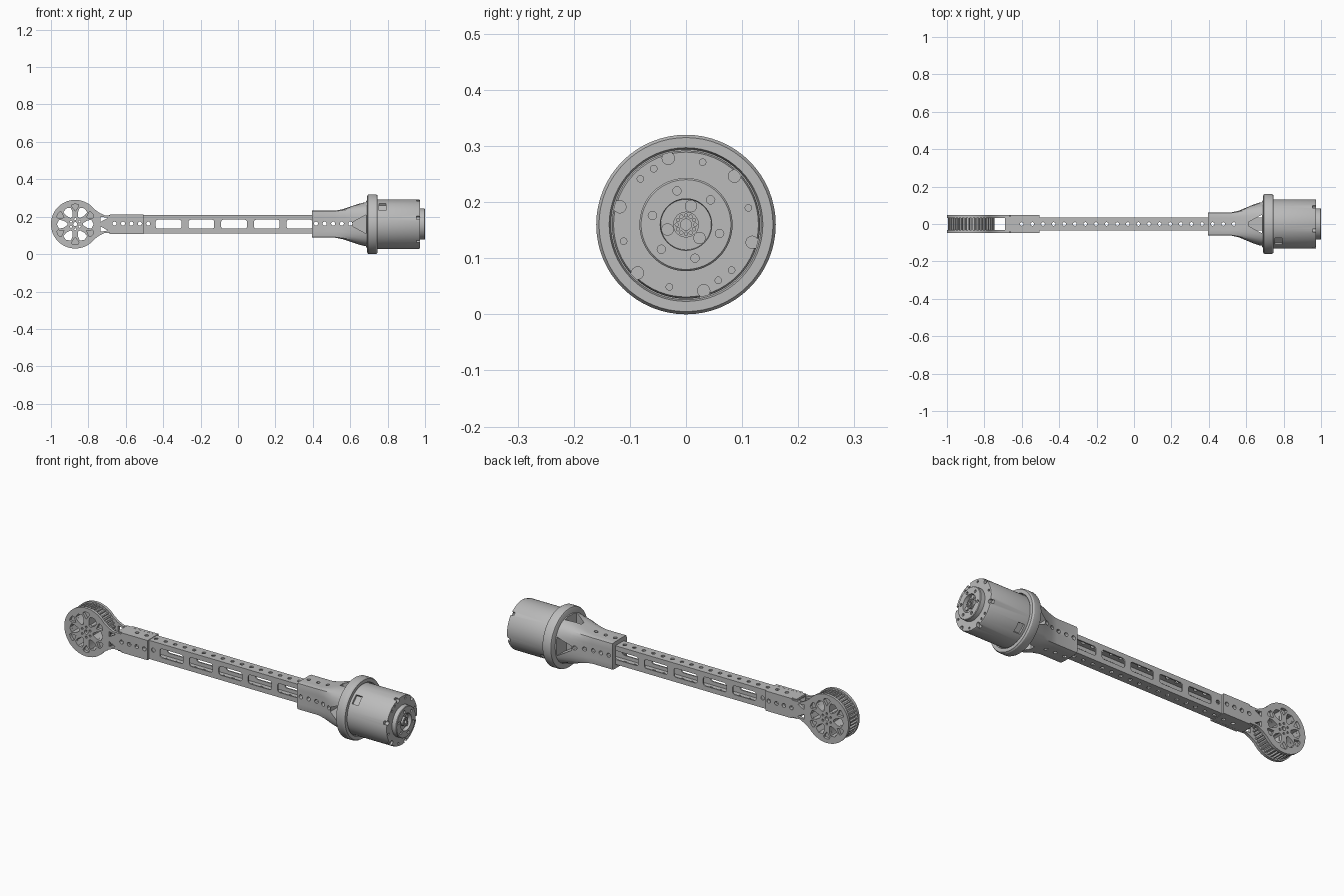
import bpy, bmesh
from math import sin, cos, pi, radians

if "Cube" in bpy.data.objects:
    bpy.data.objects.remove(bpy.data.objects["Cube"])

AXIS_Z = 0.16          # height of the arm's centre line
WHEEL_X = -0.87        # centre of the pulley end

metal = bpy.data.materials.new("grey metal")
metal.use_nodes = True
metal.diffuse_color = (0.5, 0.5, 0.5, 1)
metal.node_tree.nodes["Principled BSDF"].inputs["Base Color"].default_value = (0.5, 0.5, 0.5, 1)


# ---- 2D outlines ----
def circle(u, v, r, n=16):
    return [(u + r * cos(2 * pi * i / n), v + r * sin(2 * pi * i / n)) for i in range(n)]


def rect(u0, u1, v):
    return [(u0, -v), (u1, -v), (u1, v), (u0, v)]


def polar(points, turn=0, u=0, v=0):
    return [(u + r * cos(radians(a + turn)), v + r * sin(radians(a + turn))) for r, a in points]


def slot(u0, u1, h, r):
    pts = []
    for cu, cv, start in ((u1 - r, h - r, 0), (u0 + r, h - r, 90), (u0 + r, r - h, 180), (u1 - r, r - h, 270)):
        pts += polar([(r, start + 22.5 * k) for k in range(5)], 0, cu, cv)
    return pts


# ---- solids ----
def loft(bm, rings):
    loops = [[bm.verts.new(p) for p in ring] for ring in rings]
    n = len(loops[0])
    for a, b in zip(loops, loops[1:]):
        for i in range(n):
            bm.faces.new((a[i], a[(i + 1) % n], b[(i + 1) % n], b[i]))
    bm.faces.new(loops[0][::-1])
    bm.faces.new(loops[-1])


def place(axis, u, v, w):
    return {"x": (w, u, v), "y": (u, w, v), "z": (u, v, w)}[axis]


def prisms(axis, lo, hi, outlines):
    bm = bmesh.new()
    for pts in outlines:
        loft(bm, [[place(axis, u, v, w) for u, v in pts] for w in (lo, hi)])
    return bm


def lathe(profile, n=64):
    bm = bmesh.new()
    loft(bm, [[(x, u, v) for u, v in circle(0, 0, r, n)] for x, r in profile])
    return bm


def make(name, bm, cutters=()):
    def to_object(label, b):
        bmesh.ops.recalc_face_normals(b, faces=b.faces)
        mesh = bpy.data.meshes.new(label)
        b.to_mesh(mesh)
        b.free()
        mesh.materials.append(metal)
        ob = bpy.data.objects.new(label, mesh)
        ob.location.z = AXIS_Z
        bpy.context.collection.objects.link(ob)
        return ob
    ob = to_object(name, bm)
    tools = []
    for c in cutters:
        tool = to_object("cutter", c)
        tool.hide_render = True
        tools.append(tool)
        mod = ob.modifiers.new("cut", "BOOLEAN")
        mod.operation, mod.solver, mod.object = "DIFFERENCE", "EXACT", tool
    if tools:
        graph = bpy.context.evaluated_depsgraph_get()
        graph.update()
        result = bpy.data.meshes.new_from_object(ob.evaluated_get(graph))
        ob.modifiers.clear()
        ob.data = result
        for tool in tools:
            bpy.data.objects.remove(tool)
    bpy.ops.object.select_all(action="DESELECT")
    ob.select_set(True)
    bpy.context.view_layer.objects.active = ob
    bpy.ops.object.shade_smooth_by_angle(angle=radians(30))
    return ob


# ---- shared hole patterns ----
def top_holes():
    return prisms("z", -0.3, 0.3, [circle(-0.6 + 0.0567 * i, 0, 0.01, 12) for i in range(21)])


def side_holes():
    xs = [-0.66 + 0.045 * i for i in range(5)] + [0.417 + 0.046 * i for i in range(5)]
    return prisms("y", -0.3, 0.3, [circle(x, 0.003, 0.011, 12) for x in xs])


# ---- arm tube with weight-saving slots ----
slots = [slot(-0.44 + 0.175 * i, -0.302 + 0.175 * i, 0.024, 0.012) for i in range(5)]
make("arm_tube", prisms("x", -0.69, 0.69, [rect(-0.035, 0.035, 0.05)]),
     [prisms("x", -0.8, 0.8, [rect(-0.028, 0.028, 0.043)]),
      prisms("y", -0.2, 0.2, slots), side_holes(), top_holes()])

# ---- clevis plates around the pulley ----
outline = polar([(0.13, 38 + 284 * i / 48) for i in range(49)], 0, WHEEL_X, 0)
lower = [(-0.74, -0.06), (-0.71, -0.046), (-0.665, -0.046), (-0.66, -0.053), (-0.505, -0.053)]
outline += lower + [(x, -z) for x, z in reversed(lower)]
window = [(0.042, -8), (0.068, -17), (0.09, -15), (0.098, 0), (0.09, 15), (0.068, 17), (0.042, 8)]
notch = [(0.07, 0), (0.098, -11), (0.106, -9), (0.108, 0), (0.106, 9), (0.098, 11)]
hub_holes = [circle(WHEEL_X, 0, 0.011)]
hub_holes += [circle(*polar([(0.027, 60 * k + 30)], 0, WHEEL_X, 0)[0], 0.006, 10) for k in range(6)]
windows = [polar(window, 60 * k, WHEEL_X, 0) for k in range(6)]
notches = [polar(notch, 60 * k + 30, WHEEL_X, 0) for k in range(6)]
neck = [[(-0.735, s * 0.04), (-0.695, s * 0.034), (-0.735, s * 0.012)] for s in (-1, 1)]
for name, side in (("front", -1), ("back", 1)):
    make(name + "_clevis_plate", prisms("y", side * 0.032, side * 0.047, [outline]),
         [prisms("y", -0.2, 0.2, windows + notches + hub_holes + neck), side_holes()])
for name, side in (("top", 1), ("bottom", -1)):
    make(name + "_clevis_cover", prisms("z", side * 0.047, side * 0.0525, [rect(-0.685, -0.506, 0.04)]),
         [top_holes()])

# ---- toothed pulley ----
teeth = 40
gear = []
for i in range(teeth):
    gear += polar([(0.115, 0), (0.115, 4), (0.124, 5), (0.124, 8)], 360 / teeth * i, WHEEL_X, 0)
make("toothed_pulley", prisms("y", -0.0315, 0.0315, [gear]),
     [prisms("y", -0.2, 0.2, windows + hub_holes)])


# ---- flared adapter from square sleeve to round flange ----
def rounded_section(x, a, b, power, n=40):
    ring = []
    for i in range(n):
        c, s = cos(2 * pi * i / n), sin(2 * pi * i / n)
        k = (abs(c) ** power + abs(s) ** power) ** (-1 / power)
        ring.append((x, a * c * k, b * s * k))
    return ring


adapter = bmesh.new()
loft(adapter, [rounded_section(*s) for s in (
    (0.395, 0.062, 0.0725, 16), (0.52, 0.062, 0.0725, 16), (0.56, 0.071, 0.08, 9),
    (0.62, 0.096, 0.1, 4), (0.695, 0.128, 0.128, 2.2))])
gap = [(0.615, -0.012), (0.685, -0.05), (0.685, 0.05), (0.615, 0.012)]
make("flared_adapter", adapter,
     [prisms("x", 0.3, 0.6, [rect(-0.031, 0.031, 0.046)]),
      prisms("y", -0.2, 0.2, [gap]), prisms("z", -0.2, 0.2, [gap]), side_holes(), top_holes()])

# ---- motor flange, body and output boss ----
make("motor_flange", lathe([(0.69, 0.15), (0.694, 0.157), (0.7, 0.16), (0.737, 0.16),
                            (0.745, 0.155), (0.745, 0.137), (0.735, 0.134)]))
rim = [circle(*polar([(0.122, 60 * k + 45)])[0], 0.011) for k in range(6)]
rim_mouths = [polar([(0.122, -4), (0.15, -3.5), (0.15, 3.5), (0.122, 4)], 60 * k + 45) for k in range(6)]
small = [circle(*polar([(0.115, a)])[0], 0.006, 10) for a in (75, 15, -45, -60, -105, -165, 135, 120)]
ports = [polar([(0.122, -11), (0.15, -11), (0.15, 11), (0.122, 11)], a) for a in (135, 315)]
make("motor_body", lathe([(0.73, 0.132), (0.967, 0.132), (0.974, 0.129)]),
     [prisms("x", 0.955, 1.1, rim), prisms("x", 0.955, 1.1, rim_mouths),
      prisms("x", 0.965, 1.1, small), prisms("x", 0.755, 0.792, ports)])
boss_holes = [circle(*polar([(0.062, 60 * k + 45)])[0], 0.0075, 12) for k in range(6)]
make("output_boss", lathe([(0.96, 0.083), (0.997, 0.083), (1.0, 0.08), (1.0, 0.046), (0.98, 0.045)]),
     [prisms("x", 0.985, 1.1, boss_holes)])

# ---- output bearing and planet pins ----
balls = [circle(*polar([(0.0165, 30 * k)])[0], 0.003, 8) for k in range(12)]
make("output_bearing", prisms("x", 0.975, 0.996, [circle(0, 0, 0.023, 32)]),
     [prisms("x", 0.985, 1.1, balls + [circle(0, 0, 0.01)])])
make("planet_pins", prisms("x", 0.975, 0.988,
     [circle(*polar([(0.034, a)])[0], 0.011, 20) for a in (75, 195, 315)]))
